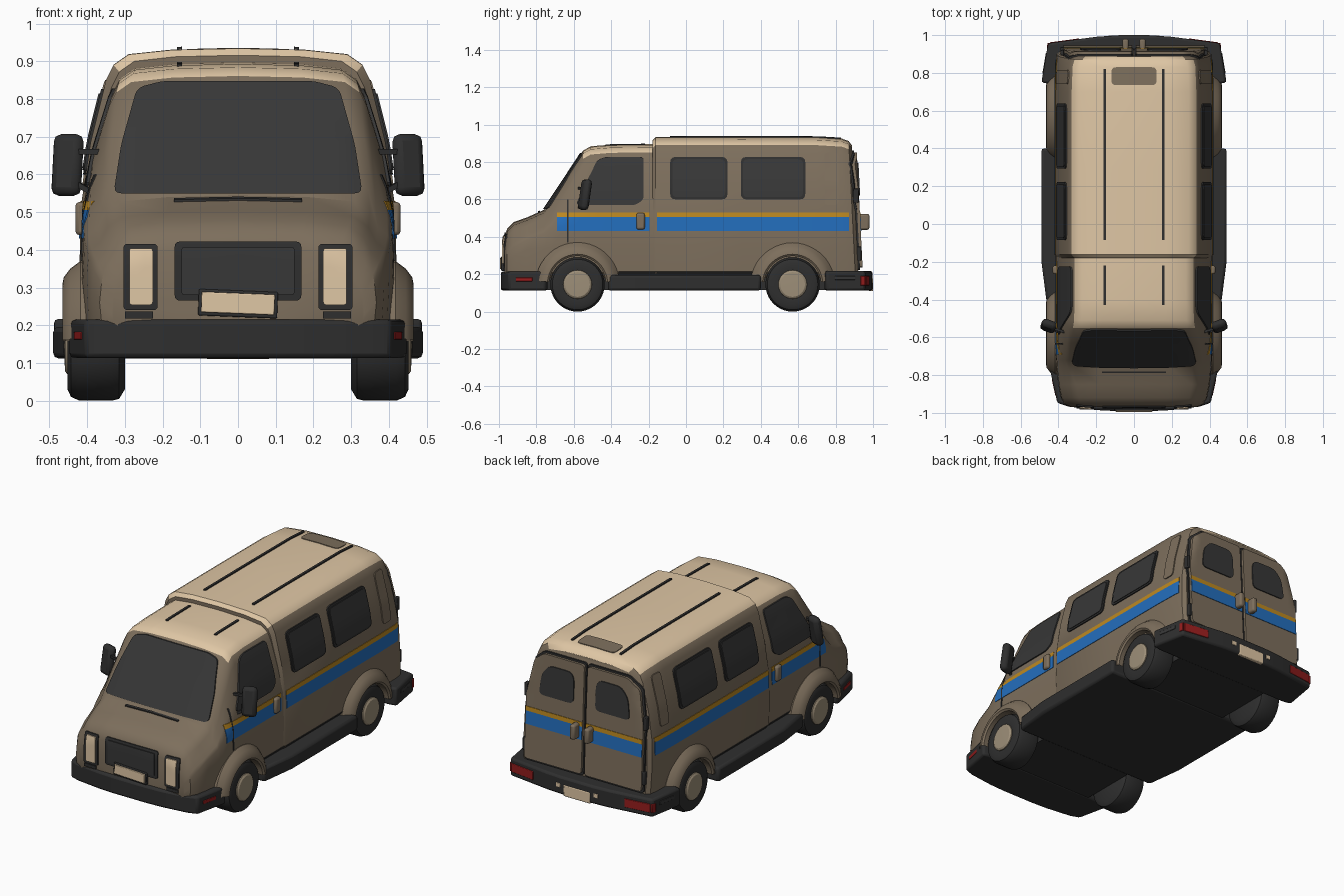
import bpy, bmesh, math
from mathutils import Vector, Matrix
from mathutils.bvhtree import BVHTree

if "Cube" in bpy.data.objects:
    bpy.data.objects.remove(bpy.data.objects["Cube"])

COL = {"body_brown": (.205, .158, .108), "roof_tan": (.74, .57, .375), "hub_beige": (.34, .275, .19),
       "glass_grey": (.038, .038, .038), "trim_black": (.028, .028, .028), "stripe_blue": (.017, .156, .51),
       "stripe_orange": (.51, .25, .015), "lamp_red": (.30, .012, .012)}
MAT = {}
for n, c in COL.items():
    MAT[n] = bpy.data.materials.new(n)
    MAT[n].diffuse_color = (*c, 1)
TARGETS = []


def finish(bm, name, mats, bevel=0, angle=32):
    bmesh.ops.recalc_face_normals(bm, faces=bm.faces)
    me = bpy.data.meshes.new(name)
    bm.to_mesh(me)
    bm.free()
    ob = bpy.data.objects.new(name, me)
    bpy.context.collection.objects.link(ob)
    for m in mats.split():
        me.materials.append(MAT[m])
    if bevel:
        b = ob.modifiers.new("bevel", 'BEVEL')
        b.width, b.segments, b.limit_method = bevel, 2, 'ANGLE'
    bpy.ops.object.select_all(action='DESELECT')
    ob.select_set(True)
    bpy.context.view_layer.objects.active = ob
    bpy.ops.object.shade_smooth_by_angle(angle=math.radians(angle))
    return ob


def loft(name, stations):
    """Body shell from stations (y, half width, shoulder z, roof half width, roof z, lean)."""
    bm, rings = bmesh.new(), []
    for y, w, zs, wr, zt, lean in stations:
        h = [(0, .18), (w - .03, .18), (w, .21), (w + .005, min(.34, zs - .05)), (w, zs),
             ((w + wr) / 2 + .008, (zs + zt - .08) / 2), (wr, zt - .08), (wr - .02, zt - .04),
             (wr - .06, zt - .012), (wr * .5, zt), (0, zt + .004)]
        ring = h + [(-x, z) for x, z in reversed(h[1:-1])]
        rings.append([bm.verts.new((x, y - lean * (z - .2), z)) for x, z in ring])
    for a, b in zip(rings, rings[1:]):
        for i in range(len(a)):
            j = (i + 1) % len(a)
            bm.faces.new((a[i], a[j], b[j], b[i]))
    bm.faces.new(rings[0])
    bm.faces.new(rings[-1])
    bmesh.ops.recalc_face_normals(bm, faces=bm.faces)
    for f in bm.faces:  # tan roof: high faces that look upward
        f.material_index = int(f.normal.z > .5 and f.calc_center_median().z > .82)
    TARGETS.append(BVHTree.FromBMesh(bm))
    return finish(bm, name, "body_brown roof_tan")


def rounded(pts, r):
    out = []
    for i, p in enumerate(pts):
        p = Vector(p)
        a, b = Vector(pts[i - 1]) - p, Vector(pts[(i + 1) % len(pts)]) - p
        a, b = p + a.normalized() * min(r, a.length * .45), p + b.normalized() * min(r, b.length * .45)
        out += [a * (1 - t) ** 2 + p * 2 * t * (1 - t) + b * t * t for t in (0, .33, .67, 1)]
    return out


def rect(a0, a1, b0, b1):
    return [(a0, b0), (a1, b0), (a1, b1), (a0, b1)]


def plate(name, pts, axis, sign, t, mat, r=0):
    """Thin plate whose 2D outline is projected along an axis onto the body."""
    k = "xyz".index(axis)
    put = lambda a, b, c: Vector({0: (c, a, b), 1: (a, c, b), 2: (a, b, c)}[k])
    pts = rounded(pts, r) if r else pts
    bm = bmesh.new()
    bm.faces.new([bm.verts.new((p[0], p[1], 0)) for p in pts])
    for ax in (0, 1):
        no = (1, 0, 0) if ax == 0 else (0, 1, 0)
        lo, hi = min(p[ax] for p in pts), max(p[ax] for p in pts)
        n = max(1, math.ceil((hi - lo) / .03))
        for i in range(1, n):
            bmesh.ops.bisect_plane(bm, geom=bm.verts[:] + bm.edges[:] + bm.faces[:],
                                   plane_co=Vector(no) * (lo + (hi - lo) * i / n), plane_no=no)
    d, missed = put(0, 0, sign), []
    for v in bm.verts:
        hits = [h for h in (T.ray_cast(put(v.co.x, v.co.y, 3 * sign), -d) for T in TARGETS) if h[0]]
        if hits:
            v.co = min(hits, key=lambda h: h[3])[0] + d * t
        else:
            missed.append(v)
    bmesh.ops.delete(bm, geom=missed, context='VERTS')
    rim = [e for e in bm.edges if e.is_boundary]
    new = bmesh.ops.extrude_edge_only(bm, edges=rim)["geom"]
    for v in new:
        if isinstance(v, bmesh.types.BMVert):
            v.co -= d * (t + .004)
    return finish(bm, name, mat)


def box(name, c, size, mat, bevel=0, rz=0, rx=0, ry=0):
    bm = bmesh.new()
    rot = Matrix.Rotation(rz, 4, 'Z') @ Matrix.Rotation(ry, 4, 'Y') @ Matrix.Rotation(rx, 4, 'X')
    bmesh.ops.create_cube(bm, size=1, matrix=Matrix.Translation(c) @ rot @ Matrix.Diagonal((*size, 1)))
    return finish(bm, name, mat, bevel)


def prism(name, half, z0, z1, mat, bevel):
    """Upright prism from one half of a plan outline."""
    bm = bmesh.new()
    plan = half + [(-x, y) for x, y in reversed(half)]
    lo, hi = ([bm.verts.new((x, y, z)) for x, y in plan] for z in (z0, z1))
    bm.faces.new(lo)
    bm.faces.new(hi)
    for i in range(len(plan)):
        bm.faces.new((lo[i - 1], lo[i], hi[i], hi[i - 1]))
    return finish(bm, name, mat, bevel)


def sweep(name, prof, y, s, a0, a1, n, mat):
    """Turn an (r, x) profile about the wheel axle, through part or all of a circle."""
    bm, rows = bmesh.new(), []
    for i in range(n + 1):
        a = math.radians(a0 + (a1 - a0) * i / n)
        rows.append([bm.verts.new((s * x, y + r * math.cos(a), .145 + r * math.sin(a))) for r, x in prof])
    for p, q in zip(rows, rows[1:]):
        for i in range(len(prof) - 1):
            bm.faces.new((p[i], p[i + 1], q[i + 1], q[i]))
    bmesh.ops.remove_doubles(bm, verts=bm.verts, dist=.0002)
    return finish(bm, name, mat)


# Body shells: cab with hood and windscreen slope, then the taller rear box
loft("cab", [(-.97, .33, .28, .305, .40, 0), (-.956, .362, .31, .338, .44, 0), (-.92, .382, .345, .352, .475, 0),
             (-.85, .396, .385, .366, .50, 0), (-.76, .406, .42, .37, .54, 0), (-.72, .409, .45, .365, .60, 0),
             (-.63, .41, .49, .355, .735, 0), (-.55, .41, .51, .343, .857, 0), (-.51, .41, .515, .337, .88, 0),
             (-.40, .41, .52, .335, .889, 0), (-.17, .41, .52, .335, .892, 0)])
loft("rear_box", [(-.18, .406, .52, .335, .912, 0), (-.162, .416, .52, .35, .93, 0), (.3, .416, .52, .35, .931, 0),
                  (.7, .416, .52, .35, .93, 0), (.86, .412, .52, .345, .922, .04), (.905, .405, .52, .335, .908, .05),
                  (.922, .385, .52, .315, .885, .05)])

# Underbody, sill steps and bumpers
prism("sill_steps", [(.462, -.418), (.49, -.2), (.49, .40)], .112, .196, "trim_black", .014)
box("floor_spine", (0, 0, .157), (.60, 1.84, .083), "trim_black")
prism("front_bumper", [(.1, -.99), (.2, -.985), (.35, -.966), (.406, -.947), (.449, -.75), (.41, -.74)],
      .113, .215, "trim_black", .012)
prism("rear_bumper", [(.1, .998), (.2, .991), (.455, .957), (.49, .75), (.44, .74)], .113, .217, "trim_black", .012)

# Front face
plate("windscreen", [(-.33, .55), (.33, .55), (.31, .68), (.268, .83), (.2, .848), (-.2, .848), (-.268, .83),
                     (-.31, .68)], 'y', -1, .008, "glass_grey", .02)
plate("hood_slot", rect(-.17, .17, -.79, -.78), 'z', 1, .006, "trim_black")
plate("grille_frame", rect(-.168, .168, .265, .422), 'y', -1, .006, "trim_black", .015)
plate("grille", rect(-.15, .15, .28, .408), 'y', -1, .010, "glass_grey", .01)
box("front_plate_frame", (0, -.976, .257), (.21, .024, .07), "trim_black", .004, ry=.04)
box("front_plate", (0, -.982, .258), (.194, .024, .054), "roof_tan", .003, ry=.04)

# Rear plate
box("rear_plate", (0, .989, .143), (.17, .022, .066), "roof_tan", .005)

# Roof details
plate("roof_vent", rect(-.12, .12, .735, .83), 'z', 1, .004, "body_brown", .025)

for s, side in ((1, "right"), (-1, "left")):
    X = lambda pts: [(s * a, b) for a, b in pts]
    # Lamps
    plate(f"headlight_frame_{side}", X(rect(.213, .304, .24, .416)), 'y', -1, .007, "trim_black", .012)
    plate(f"headlight_{side}", X(rect(.226, .288, .254, .404)), 'y', -1, .013, "roof_tan", .008)
    plate(f"lamp_base_{side}", X(rect(.225, .30, .218, .236)), 'y', -1, .006, "trim_black")
    box(f"tail_lamp_{side}", (s * .368, .966, .165), (.155, .012, .05), "lamp_red", .003, rz=-s * .133)
    box(f"tail_lamp_side_{side}", (s * .4535, .945, .165), (.012, .026, .05), "lamp_red", .003, rz=s * .17)
    box(f"front_marker_{side}", (s * .4225, -.865, .172), (.007, .09, .02), "lamp_red", .002, rz=-s * .215)
    box(f"rear_marker_{side}", (s * .470, .85, .18), (.012, .11, .02), "glass_grey", .002, rz=s * .168)
    box(f"plate_lamp_{side}", (s * .12, .99, .165), (.03, .018, .025), "roof_tan", .003)
    # Side glass with dark frames
    plate(f"cab_window_{side}", [(-.59, .57), (-.27, .57), (-.226, .60), (-.226, .828), (-.43, .828), (-.475, .81)],
          'x', s, .008, "glass_grey", .02)
    for i, (a, b) in enumerate(((-.085, .222), (.293, .638))):
        plate(f"side_window_frame_{side}_{i}", rect(a, b, .6, .827), 'x', s, .007, "trim_black", .03)
        plate(f"side_window_{side}_{i}", rect(a + .012, b - .012, .612, .815), 'x', s, .011, "glass_grey", .025)
    # Stripes along the side
    for i, (a, b) in enumerate(((-.69, -.195), (-.155, .872))):
        plate(f"blue_stripe_{side}_{i}", rect(a, b, .43, .505), 'x', s, .003, "stripe_blue")
        plate(f"orange_stripe_{side}_{i}", rect(a, b, .505, .53), 'x', s, .003, "stripe_orange")
    # Seams, corner rib and sill trim
    plate(f"door_seam_{side}", rect(-.637, -.629, .37, .60), 'x', s, .004, "trim_black")
    plate(f"corner_rib_{side}", rect(.74, .815, .57, .85), 'x', s, .006, "body_brown", .02)
    plate(f"sill_trim_{side}", rect(-.36, .36, .195, .215), 'x', s, .004, "trim_black")
    # Rear door with frame, glass, stripes, hinges and handle
    plate(f"rear_door_gap_{side}", X([(.003, .222), (.382, .222), (.382, .6), (.345, .805), (.275, .862), (.003, .862)]),
          'y', 1, .010, "trim_black", .02)
    plate(f"rear_door_{side}", X([(.010, .235), (.374, .235), (.374, .6), (.337, .80), (.27, .852), (.010, .852)]),
          'y', 1, .024, "body_brown", .02)
    plate(f"rear_window_{side}", X([(.07, .62), (.29, .62), (.275, .74), (.23, .795), (.09, .795), (.07, .76)]),
          'y', 1, .030, "glass_grey", .03)
    plate(f"rear_blue_stripe_{side}", X(rect(.012, .372, .43, .505)), 'y', 1, .027, "stripe_blue")
    plate(f"rear_orange_stripe_{side}", X(rect(.012, .372, .505, .53)), 'y', 1, .027, "stripe_orange")
    for z in (.31, .62):
        box(f"rear_hinge_{side}_{z}", (s * .38, .928 - .05 * (z - .2), z), (.02, .03, .075), "trim_black", .004)
    box(f"rear_handle_{side}", (s * .045, .95, .48), (.032, .06, .085), "body_brown", .01)
    # Front door handle
    box(f"door_handle_{side}", (s * .416, -.243, .483), (.03, .045, .088), "body_brown", .01)
    # Roof rails
    plate(f"cab_rail_{side}", X(rect(.148, .162, -.43, -.22)), 'z', 1, .006, "trim_black")
    plate(f"roof_rail_{side}", X(rect(.148, .162, -.085, .82)), 'z', 1, .007, "trim_black")
    # Mirror on two arms
    box(f"mirror_{side}", (s * .452, -.54, .625), (.082, .045, .165), "trim_black", .02, rz=s * .35, rx=-.15)
    box(f"mirror_arm_top_{side}", (s * .405, -.56, .66), (.11, .014, .014), "trim_black", rz=s * .3)
    box(f"mirror_arm_low_{side}", (s * .415, -.565, .568), (.085, .014, .014), "trim_black", rz=s * .3, ry=-s * .5)
    # Wheels and flared arches
    for end, y in (("front", -.58), ("rear", .57)):
        sweep(f"{end}_tyre_{side}", [(0, .30), (.115, .30), (.14, .315), (.145, .335), (.145, .42), (.135, .443),
                                     (.115, .452), (.07, .446)], y, s, 0, 360, 40, "trim_black")
        sweep(f"{end}_hub_{side}", [(.078, .435), (.076, .452), (.066, .459), (0, .461)], y, s, 0, 360, 32, "hub_beige")
        sweep(f"{end}_arch_{side}", [(.152, .36), (.152, .458), (.162, .466), (.182, .462), (.205, .445), (.225, .418),
                                     (.225, .36)], y, s, 5, 175, 20, "body_brown")

for m in bpy.data.materials:
    if m.users and not m.is_grease_pencil:
        m.use_nodes = True
        m.node_tree.nodes["Principled BSDF"].inputs["Base Color"].default_value = m.diffuse_color
